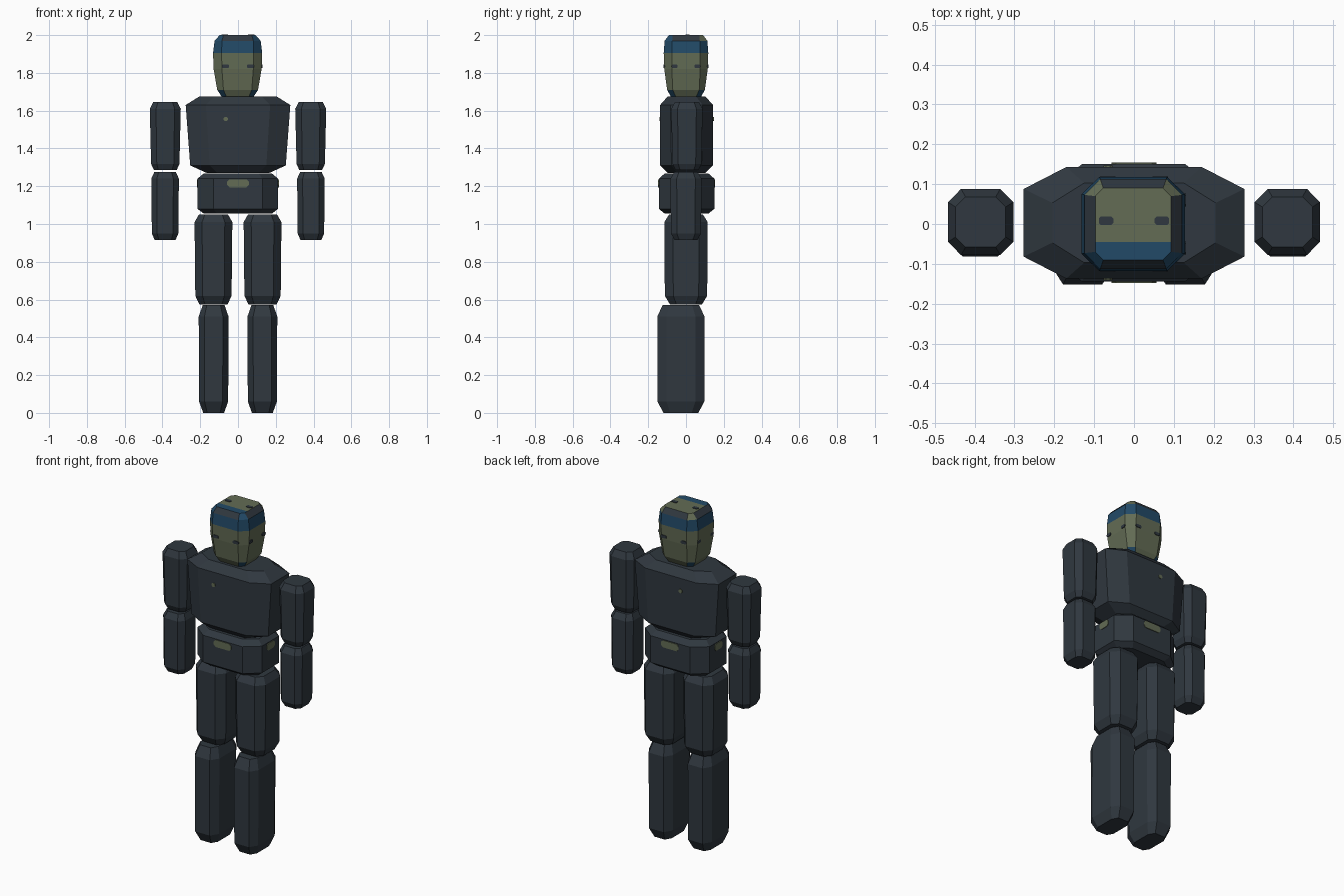
import bpy
import bmesh
from math import pi

if "Cube" in bpy.data.objects:
    bpy.data.objects.remove(bpy.data.objects["Cube"], do_unlink=True)


def material(name, rgb):
    m = bpy.data.materials.new(name)
    m.use_nodes = True
    m.diffuse_color = (*rgb, 1)
    bsdf = m.node_tree.nodes["Principled BSDF"]
    bsdf.inputs["Base Color"].default_value = (*rgb, 1)
    bsdf.inputs["Roughness"].default_value = 0.9
    return m


SLATE = material("dark slate", (0.029, 0.039, 0.050))
OLIVE = material("olive", (0.125, 0.150, 0.090))
BLUE = material("deep blue", (0.016, 0.068, 0.135))


def loft(name, rings, mats, at=(0, 0, 0), rule=None, cut_y=None):
    """Stack of eight-sided rings: (z, half x, half y, flat x, flat y)."""
    bm = bmesh.new()
    loops = []
    for z, hx, hy, fx, fy in rings:
        pts = [(hx, -fy), (hx, fy), (fx, hy), (-fx, hy),
               (-hx, fy), (-hx, -fy), (-fx, -hy), (fx, -hy)]
        loops.append([bm.verts.new((x, y, z)) for x, y in pts])
    for a, b in zip(loops, loops[1:]):
        for i in range(8):
            j = (i + 1) % 8
            bm.faces.new((a[i], a[j], b[j], b[i]))
    bm.faces.new(loops[0][::-1])
    top = bm.faces.new(loops[-1])
    if cut_y is not None:
        geom = [top, *top.edges, *top.verts]
        bmesh.ops.bisect_plane(bm, geom=geom, plane_co=(0, cut_y, 0), plane_no=(0, 1, 0))
    bm.normal_update()
    if rule:
        for f in bm.faces:
            f.material_index = rule(f.calc_center_median(), f.normal)
    me = bpy.data.meshes.new(name)
    bm.to_mesh(me)
    bm.free()
    for m in mats:
        me.materials.append(m)
    ob = bpy.data.objects.new(name, me)
    ob.location = at
    bpy.context.collection.objects.link(ob)
    return ob


def plate(name, mat, at, w, h, corner, turn=0, upright=True):
    """Thin painted marking with clipped corners."""
    t = 0.004
    ob = loft(name, [(z, w, h, w - corner, h - corner) for z in (-t, t)], [mat], at)
    ob.rotation_euler = (pi / 2 if upright else 0, 0, turn)


def limb(name, at, profile, flat):
    """Limb segment: profile of (z, half x, half y) with clipped corners."""
    for side, label in ((1, "left"), (-1, "right")):
        rings = [(z, hx, hy, hx * flat, hy * flat) for z, hx, hy in profile]
        loft(f"{label}_{name}", rings, [SLATE], (side * at[0], at[1], 0))


# Head: skin, headband and dark crown rim
def head_colour(c, n):
    corner = abs(n.x) > 0.2 and abs(n.y) > 0.2
    if n.z > 0.95:
        return 2 if c.y < -0.04 else 1
    if c.z > 1.97:
        if corner:
            return 1 if n.y > 0 else 2
        return 0
    if c.z > 1.9:
        return 2
    if c.z < 1.70 and n.z > -0.95 and corner:
        return 2
    return 1


loft("head", [(1.675, 0.085, 0.08, 0.06, 0.055),
              (1.71, 0.108, 0.10, 0.075, 0.07),
              (1.82, 0.127, 0.115, 0.083, 0.075),
              (1.905, 0.13, 0.118, 0.085, 0.075),
              (1.97, 0.122, 0.113, 0.083, 0.073),
              (2.0, 0.095, 0.09, 0.075, 0.07)],
     [SLATE, OLIVE, BLUE], (-0.002, 0, 0), head_colour, cut_y=-0.045)

# Eye markings on every side of the head and on the crown
for s in (1, -1):
    for d in (1, -1):
        plate("eye_mark", SLATE, (s * 0.066, d * 0.115, 1.835), 0.019, 0.009, 0.005)
        plate("side_eye_mark", SLATE, (d * 0.126, s * 0.06, 1.835), 0.016, 0.009, 0.005, pi / 2)
    plate("crown_mark", SLATE, (s * 0.07, 0.008, 1.999), 0.018, 0.011, 0.005, upright=False)

# Chest and hips
loft("chest", [(1.27, 0.165, 0.10, 0.11, 0.05),
               (1.31, 0.253, 0.14, 0.15, 0.08),
               (1.63, 0.277, 0.14, 0.17, 0.085),
               (1.675, 0.205, 0.10, 0.125, 0.05)], [SLATE], (0, 0.003, 0))
loft("hips", [(1.055, 0.18, 0.115, 0.11, 0.065),
              (1.08, 0.213, 0.147, 0.13, 0.08),
              (1.24, 0.213, 0.147, 0.13, 0.08),
              (1.268, 0.18, 0.115, 0.11, 0.065)], [SLATE], (-0.001, 0.003, 0))

# Chest badge dots and belt patches, front, back and sides
for d in (1, -1):
    plate("badge", OLIVE, (-0.065, 0.003 + d * 0.14, 1.555), 0.011, 0.011, 0.006)
    plate("buckle", OLIVE, (0, 0.003 + d * 0.147, 1.215), 0.057, 0.021, 0.012)
    plate("side_buckle", OLIVE, (d * 0.213 - 0.001, 0.003, 1.215), 0.036, 0.021, 0.012, pi / 2)

# Arms
limb("upper_arm", (0.385, 0.005), [(1.285, 0.06, 0.06), (1.318, 0.075, 0.077),
                                   (1.61, 0.082, 0.083), (1.647, 0.063, 0.063)], 0.6)
limb("forearm", (0.386, 0.0), [(0.915, 0.055, 0.06), (0.95, 0.07, 0.08),
                               (1.24, 0.073, 0.082), (1.275, 0.057, 0.062)], 0.6)

# Legs
limb("thigh", (0.13, 0.0), [(0.575, 0.075, 0.085), (0.62, 0.096, 0.112),
                            (1.01, 0.1, 0.115), (1.05, 0.077, 0.09)], 0.6)
limb("shin", (0.129, -0.027), [(0, 0.055, 0.092), (0.06, 0.077, 0.124),
                               (0.51, 0.079, 0.125), (0.57, 0.058, 0.097)], 0.62)
